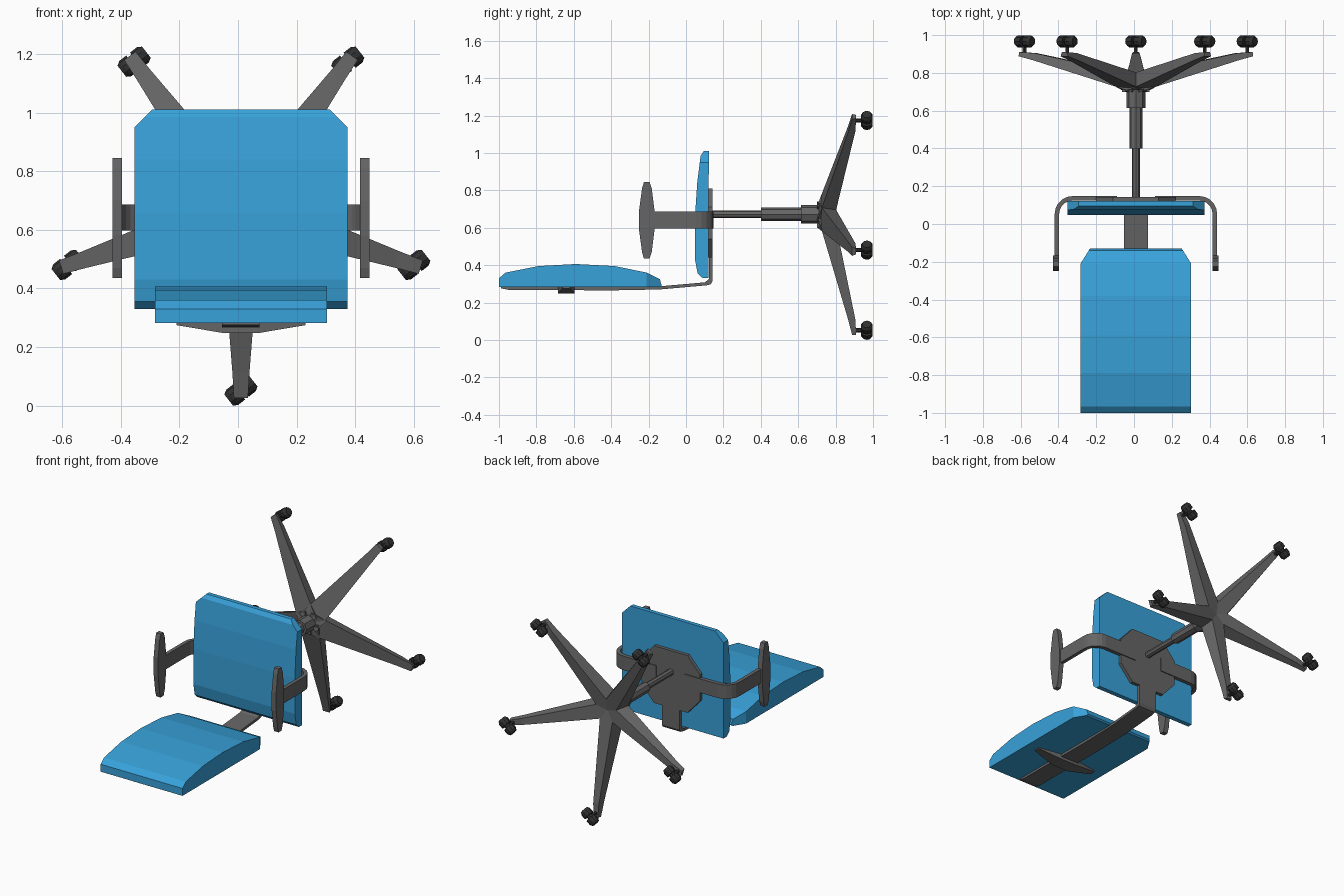
import bpy, bmesh, math
from mathutils import Vector, Matrix

if "Cube" in bpy.data.objects:
    bpy.data.objects.remove(bpy.data.objects["Cube"])

CX, CZ = 0.01, 0.672   # axis of the chair's post


def material(name, rgb):
    m = bpy.data.materials.new(name)
    m.diffuse_color = (*rgb, 1)
    m.use_nodes = True
    m.node_tree.nodes["Principled BSDF"].inputs["Base Color"].default_value = m.diffuse_color
    return m


BLUE = material("blue_fabric", (0.04, 0.36, 0.70))
GREY = material("grey_frame", (0.13, 0.13, 0.13))
DARK = material("dark_rubber", (0.03, 0.03, 0.03))


def finish(name, bm, mat):
    bmesh.ops.recalc_face_normals(bm, faces=bm.faces)
    me = bpy.data.meshes.new(name)
    bm.to_mesh(me)
    bm.free()
    me.materials.append(mat)
    ob = bpy.data.objects.new(name, me)
    bpy.context.collection.objects.link(ob)
    return ob


def loft(rings):
    """Closed skin through rings of equal point count."""
    bm = bmesh.new()
    vs = [[bm.verts.new(p) for p in r] for r in rings]
    n = len(vs[0])
    for a, b in zip(vs, vs[1:]):
        for i in range(n):
            j = (i + 1) % n
            bm.faces.new((a[i], a[j], b[j], b[i]))
    bm.faces.new(vs[0])
    bm.faces.new(vs[-1])
    return bm


def prism(pts, axis, lo, hi):
    """Extrude a 2D outline along axis; the outline uses the other two axes in order."""
    def place(p, t):
        q = list(p)
        q.insert("xyz".index(axis), t)
        return q
    return loft([[place(p, t) for p in pts] for t in (lo, hi)])


def cut(bm, co, no):
    """Slice off everything on the side the normal points to, and cap it."""
    geom = bm.verts[:] + bm.edges[:] + bm.faces[:]
    res = bmesh.ops.bisect_plane(bm, geom=geom, plane_co=co, plane_no=no, clear_outer=True)
    bmesh.ops.edgeloop_fill(bm, edges=[e for e in res["geom_cut"] if isinstance(e, bmesh.types.BMEdge)])


# Seat cushion: padded profile, two clipped corners
bm = prism([(.12, .33), (.122, 1.01), (.095, 1.01), (.078, .985), (.06, .84), (.048, .66),
            (.048, .43), (.062, .355), (.09, .33)], "x", CX - .363, CX + .363)
for s in (-1, 1):
    cut(bm, (CX + s * .333, 0, .98), (s, 0, 1))
finish("seat_cushion", bm, BLUE)

# Backrest cushion: arched profile, two clipped corners
bm = prism([(-1, .282), (-1, .33), (-.965, .36), (-.79, .395), (-.59, .406), (-.38, .395),
            (-.21, .36), (-.14, .325), (-.13, .29), (-.14, .282)], "x", CX - .293, CX + .293)
for s in (-1, 1):
    cut(bm, (CX + s * .268, -.17, 0), (s * .08, .05, 0))
finish("backrest_cushion", bm, BLUE)

# Octagonal plate under the seat
oct_pts = [(CX + x, .625 + z) for x, z in
           [(.12, .185), (.21, .085), (.21, -.085), (.12, -.185),
            (-.12, -.185), (-.21, -.085), (-.21, .085), (-.12, .185)]]
finish("seat_plate", prism(oct_pts, "y", .118, .142), GREY)

# Bent bar carrying the backrest
finish("backrest_bar", prism(
    [(.122, .5), (.142, .5), (.142, .315), (.132, .298), (.11, .292), (-.14, .27), (-.4, .265),
     (-.95, .268), (-.99, .276), (-.99, .285), (-.4, .285), (-.14, .287), (.1, .308), (.122, .325)],
    "x", CX - .064, CX + .064), GREY)

# Tapered cross brace behind the backrest
rings = []
for x, h, z in [(-.22, .02, .275), (-.06, .045, .248), (.06, .045, .248), (.22, .02, .275)]:
    rings.append([(CX + x, -.64 - h, z), (CX + x, -.64 + h, z),
                  (CX + x, -.64 + h, .286), (CX + x, -.64 - h, .286)])
finish("backrest_brace", loft(rings), GREY)

# Arm supports (curved strips) and arm pads
for side, s in (("left", -1), ("right", 1)):
    outer, inner = [(.1, .148)], [(.1, .124)]
    for i in range(6):
        a = math.radians(90 - 18 * i)
        outer.append((.335 + .095 * math.cos(a), .053 + .095 * math.sin(a)))
        inner.append((.335 + .071 * math.cos(a), .053 + .071 * math.sin(a)))
    outer.append((.43, -.19))
    inner.append((.406, -.19))
    pts = [(CX + s * x, y) for x, y in outer + inner[::-1]]
    finish(side + "_arm_support", prism(pts, "z", .597, .687), GREY)
    pad = [(-.225, .845), (-.195, .845), (-.183, .81), (-.168, .69), (-.168, .59), (-.183, .47),
           (-.195, .435), (-.225, .435), (-.235, .47), (-.25, .58), (-.25, .70), (-.235, .81)]
    finish(side + "_arm_pad", prism(pad, "x", CX + s * .422 - .016, CX + s * .422 + .016), GREY)


def cylinder(bm, r, p, q, n=8, r2=None):
    """Cylinder between two points."""
    p, q = Vector(p), Vector(q)
    m = Matrix.Translation((p + q) / 2) @ (q - p).to_track_quat("Z", "Y").to_matrix().to_4x4()
    bmesh.ops.create_cone(bm, cap_ends=True, segments=n, radius1=r, radius2=r2 or r,
                          depth=(q - p).length, matrix=m)


# Telescoping post
for name, r, y0, y1 in [("post_rod", .021, .135, .42), ("post_sleeve", .035, .4, .64),
                        ("post_collar", .05, .615, .73)]:
    bm = bmesh.new()
    cylinder(bm, r, (CX, y0, CZ), (CX, y1, CZ))
    finish(name, bm, GREY)

# Five-legged base with twin-wheel casters
axle = Vector((math.cos(math.radians(38)), 0, math.sin(math.radians(38))))
for k in range(5):
    a = math.radians(-90 + 72 * k)
    d = Vector((math.cos(a), 0, math.sin(a)))
    t = Vector((-d.z, 0, d.x))
    rings = []
    for r, y0, y1, w0, w1 in [(0, .70, .79, .073, .048), (.56, .866, .905, .029, .02),
                              (.645, .888, .91, .024, .016)]:
        c = Vector((CX, 0, CZ)) + d * r
        rings.append([c + t * w + Vector((0, y, 0))
                      for w, y in ((-w0, y0), (w0, y0), (w1, y1), (-w1, y1))])
    finish(f"base_leg_{k + 1}", loft(rings), GREY)

    c = Vector((CX, .967, CZ)) + d * .62
    bm = bmesh.new()
    cylinder(bm, .011, c - Vector((0, .07, 0)), c, 6)
    cylinder(bm, .018, c - axle * .02, c + axle * .02)
    for s in (-1, 1):
        cylinder(bm, .033, c + axle * s * .008, c + axle * s * .038, 10)
        cylinder(bm, .033, c + axle * s * .038, c + axle * s * .053, 10, .024)
    finish(f"caster_{k + 1}", bm, DARK)
